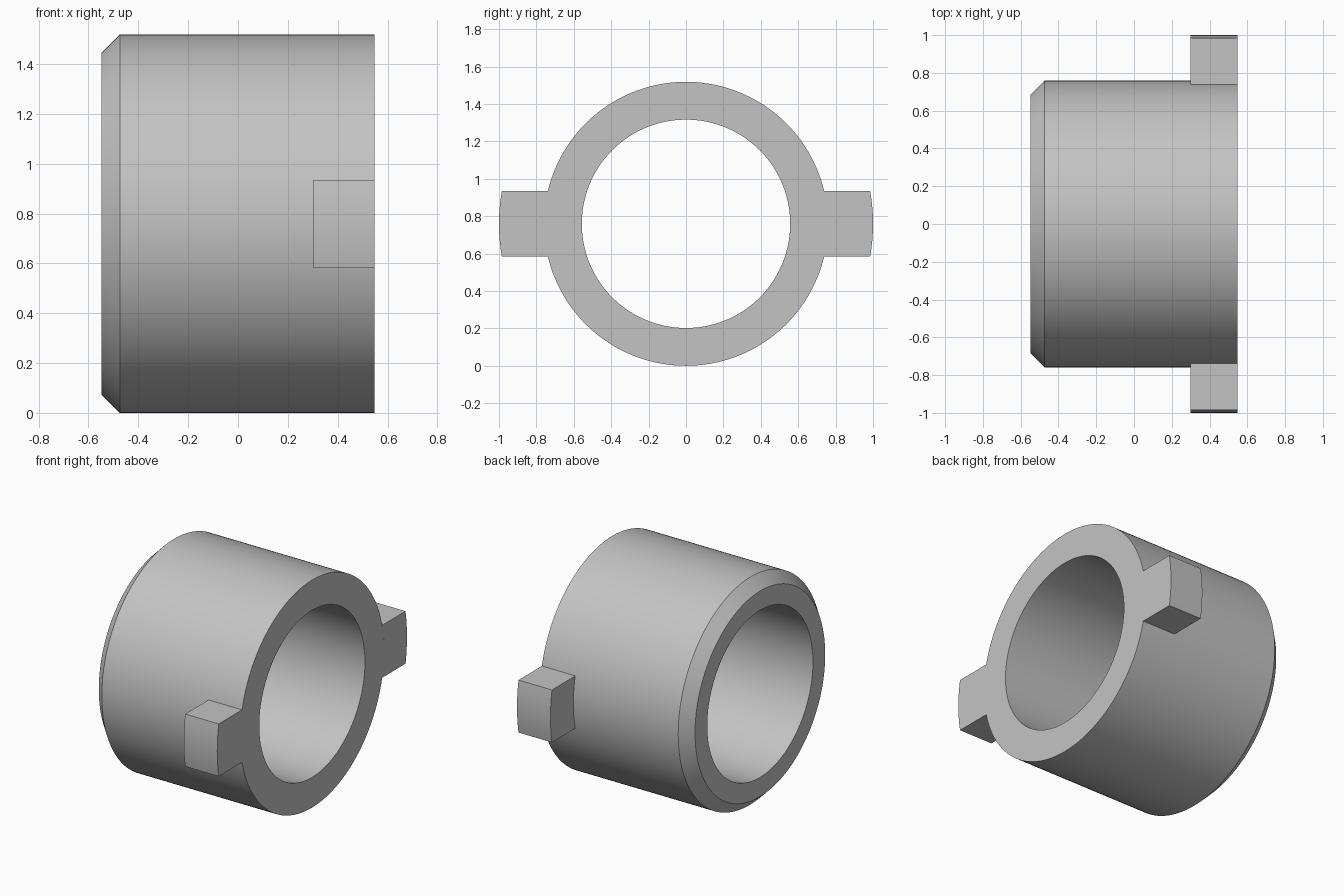
import bpy, bmesh
from math import sin, cos, asin, pi, radians
from mathutils import Matrix, Vector

cube = bpy.data.objects.get("Cube")
if cube:
    bpy.data.objects.remove(cube, do_unlink=True)

R_OUT, R_IN, R_TAB = 0.759, 0.557, 1.0   # sleeve, bore and tab radii
X_END, CHAMFER = 0.547, 0.073            # half length, bevelled rim
TAB_START, TAB_HALF = 0.30, 0.175        # tab back face, half height
CENTRE = Vector((0, 0, R_OUT))

grey = bpy.data.materials.new("plain_grey")
grey.use_nodes = True
grey.diffuse_color = (0.55, 0.55, 0.55, 1)
grey.node_tree.nodes["Principled BSDF"].inputs["Base Color"].default_value = (0.55, 0.55, 0.55, 1)


def finish(bm, name):
    bmesh.ops.recalc_face_normals(bm, faces=bm.faces)
    mesh = bpy.data.meshes.new(name)
    bm.to_mesh(mesh)
    bm.free()
    mesh.materials.append(grey)
    obj = bpy.data.objects.new(name, mesh)
    obj.location = CENTRE
    bpy.context.collection.objects.link(obj)
    bpy.ops.object.select_all(action='DESELECT')
    obj.select_set(True)
    bpy.context.view_layer.objects.active = obj
    bpy.ops.object.shade_smooth_by_angle(angle=radians(25))
    return obj


# Sleeve: closed wall profile turned around the x axis
bm = bmesh.new()
profile = [(-X_END, R_IN), (-X_END, R_OUT - CHAMFER), (-X_END + CHAMFER, R_OUT),
           (X_END, R_OUT), (X_END, R_IN)]
verts = [bm.verts.new((x, r, 0)) for x, r in profile]
edges = [bm.edges.new((a, b)) for a, b in zip(verts, verts[1:] + verts[:1])]
bmesh.ops.spin(bm, geom=verts + edges, cent=(0, 0, 0), axis=(1, 0, 0),
               angle=2 * pi, steps=160, use_merge=True)
bmesh.ops.remove_doubles(bm, verts=bm.verts, dist=1e-5)
finish(bm, "sleeve")


def arc(radius, steps=12):
    """Points (y, z) of an arc spanning the tab height."""
    a = asin(TAB_HALF / radius)
    angles = [-a + 2 * a * i / steps for i in range(steps + 1)]
    return [(radius * cos(t), radius * sin(t)) for t in angles]


# Tabs: curved blocks seated on the sleeve wall, one on each side
def make_tab(name, side):
    bm = bmesh.new()
    inner, outer = arc(R_OUT), arc(R_TAB)
    rows = [[bm.verts.new((x, side * y, z)) for y, z in pts]
            for x, pts in ((TAB_START, inner), (TAB_START, outer),
                           (X_END, outer), (X_END, inner))]
    for a, b in zip(rows, rows[1:]):
        for i in range(len(a) - 1):
            bm.faces.new((a[i], a[i + 1], b[i + 1], b[i]))
    for i in (0, -1):
        bm.faces.new([row[i] for row in rows])
    # outward normals follow from the open shell's winding
    finish(bm, name)


make_tab("front_tab", -1)
make_tab("back_tab", 1)
